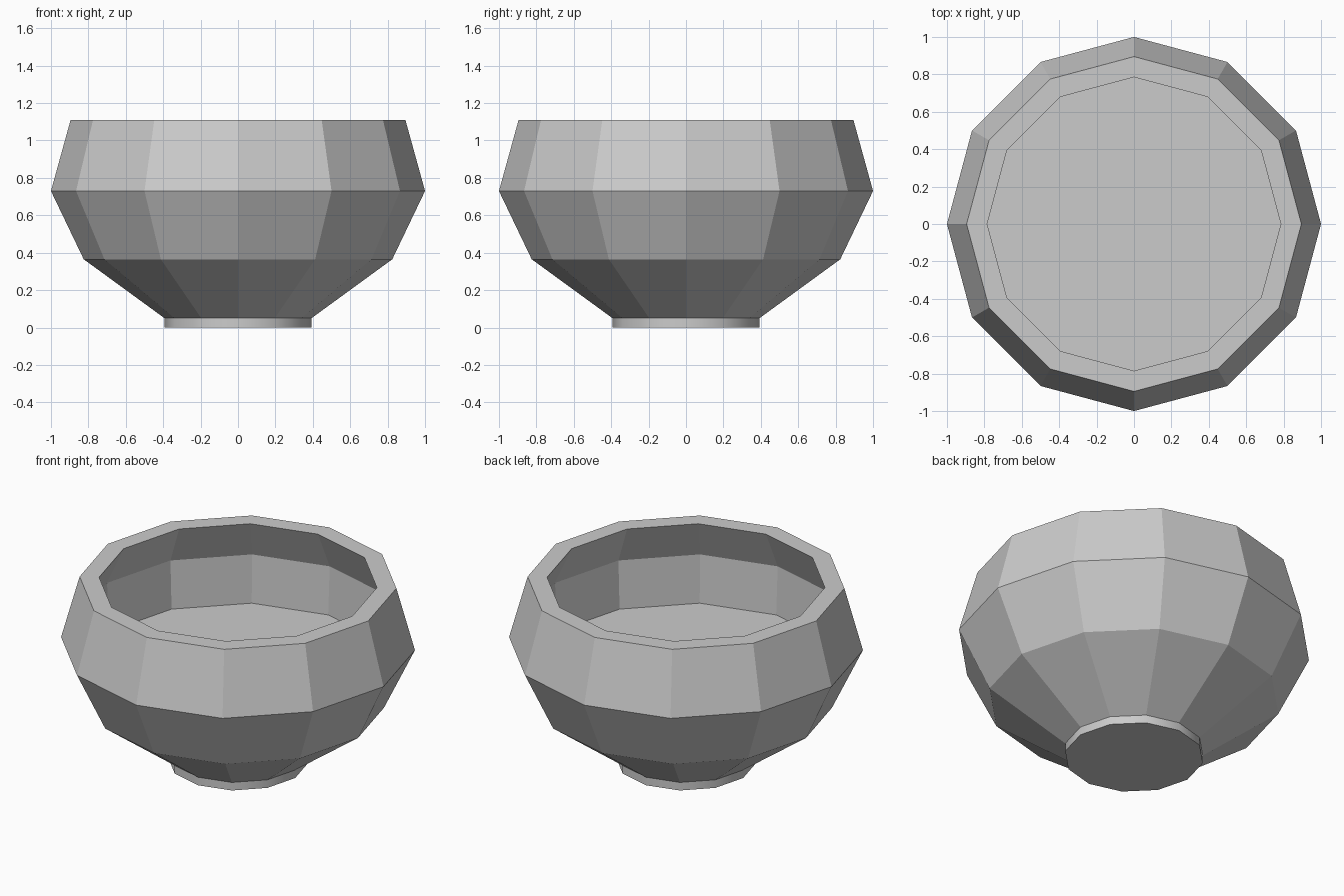
import bpy, bmesh
from math import cos, sin, tau

if "Cube" in bpy.data.objects:
    bpy.data.objects.remove(bpy.data.objects["Cube"])

SIDES = 12


def lathe(name, profile, cap_start=False, cap_end=False, smooth_sides=False):
    """Revolve (radius, z) points into a faceted shell, with optional flat caps."""
    bm = bmesh.new()
    rings = [[bm.verts.new((r * cos(tau * i / SIDES), r * sin(tau * i / SIDES), z))
              for i in range(SIDES)] for r, z in profile]
    for a, b in zip(rings, rings[1:]):
        for i in range(SIDES):
            j = (i + 1) % SIDES
            f = bm.faces.new((a[i], a[j], b[j], b[i]))
            f.smooth = smooth_sides
    if cap_start:
        bm.faces.new(rings[0][::-1])
    if cap_end:
        bm.faces.new(rings[-1])
    mesh = bpy.data.meshes.new(name)
    bm.to_mesh(mesh)
    bm.free()
    obj = bpy.data.objects.new(name, mesh)
    bpy.context.collection.objects.link(obj)
    return obj


# Bowl: outer wall up to the rim, inner wall down to the flat inner floor
lathe("bowl", [(0.393, 0.05), (0.825, 0.365), (1.0, 0.73), (0.895, 1.11),
               (0.785, 1.11), (0.90, 0.866), (0.885, 0.57)], cap_end=True)

# Foot: short smooth-shaded ring with a flat underside
lathe("foot", [(0.393, 0.0), (0.393, 0.05)], cap_start=True, smooth_sides=True)
